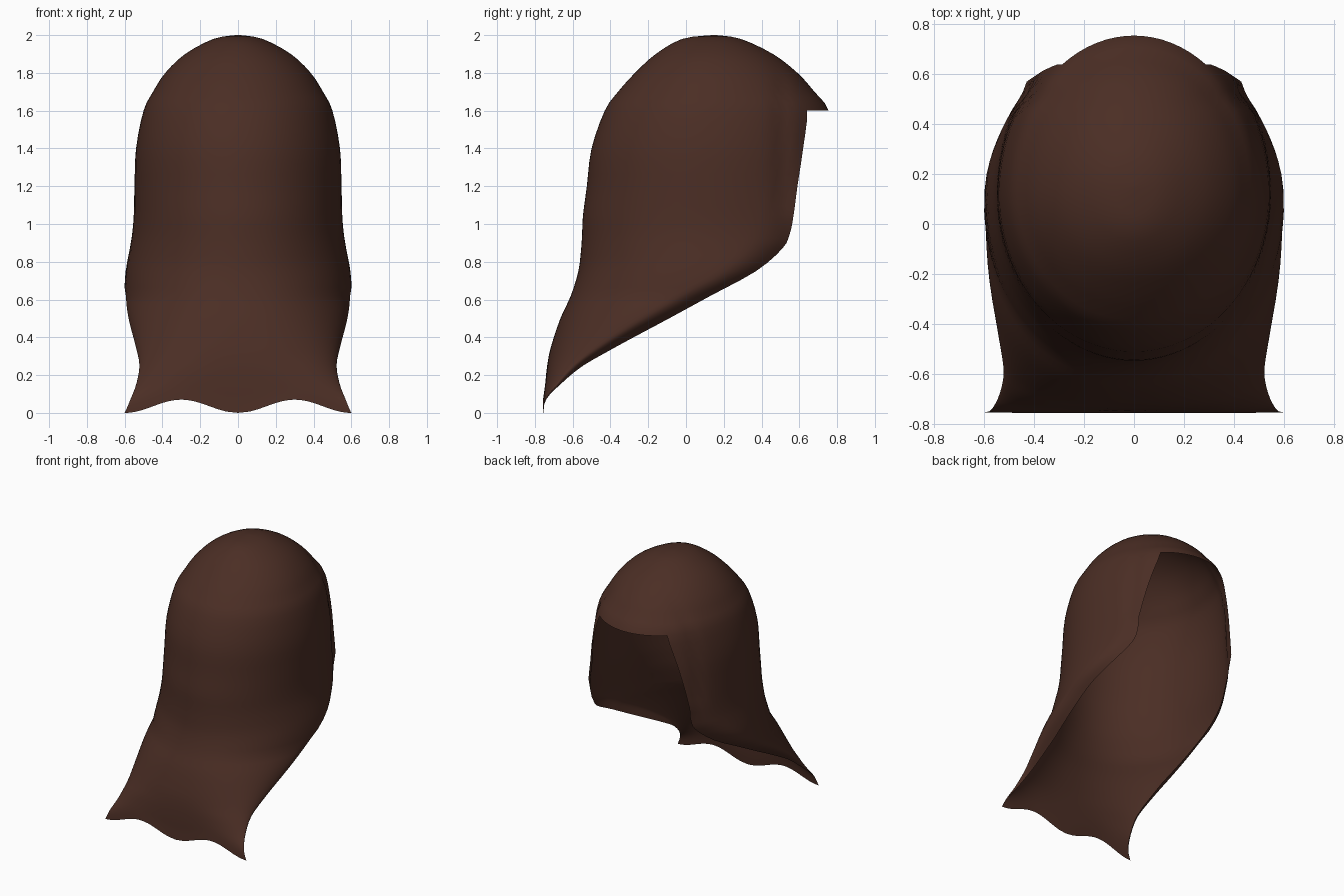
import bpy, bmesh, math

if "Cube" in bpy.data.objects:
    bpy.data.objects.remove(bpy.data.objects["Cube"])

# Horizontal sections: height, half width, rear y, projected front y, open edge y
SECTIONS = [
    (2.00, .012, .14, .16, .16), (1.98, .13, -.02, .29, .25),
    (1.90, .28, -.16, .46, .40), (1.80, .385, -.27, .59, .50),
    (1.70, .45, -.36, .68, .58), (1.60, .50, -.43, .755, .64),
    (1.40, .54, -.50, .78, .62), (1.20, .548, -.525, .81, .59),
    (1.05, .552, -.545, .84, .57), (.95, .56, -.55, .85, .55),
    (.87, .573, -.555, .85, .51), (.75, .595, -.57, .85, .37),
    (.62, .604, -.61, .85, .13), (.50, .59, -.665, .85, -.09),
    (.35, .55, -.715, .85, -.37), (.25, .53, -.735, .85, -.54),
    (.15, .545, -.745, .85, -.66), (.07, .575, -.75, .85, -.74),
    (0.0, .60, -.757, .85, -.755)]
STEPS = 3      # rows between sections
HALF = 32      # columns on each side of the rear centre
FRINGE = 16    # columns across the fringe
FRINGE_Z = 1.6


def catmull(p, q, r, s, t):
    return tuple(.5 * (2*b + (c-a)*t + (2*a-5*b+4*c-d)*t*t + (3*b-a-3*c+d)*t**3)
                 for a, b, c, d in zip(p, q, r, s))


def smooth_rows():
    rows, last = [], len(SECTIONS) - 1
    for i in range(last):
        pts = [SECTIONS[min(max(i + k, 0), last)] for k in (-1, 0, 1, 2)]
        rows += [catmull(*pts, j / STEPS) for j in range(STEPS)]
    return rows + [SECTIONS[-1]]


def edge_angle(row):
    """Angle from the rear centre to the open edge."""
    z, w, rear, front, edge = row
    mid = min(.12, edge)
    return math.acos(max(-1, -(edge - mid) / (front - mid)))


def point(row, angle, u):
    z, w, rear, front, edge = row
    mid = min(.12 if z < FRINGE_Z else .15 - .03 * (2 - z) / .4, edge if z < FRINGE_Z else 9)
    s, c = math.sin(angle), math.cos(angle)
    # sections grow squarer toward the tips
    e = 1 - .25 * min(1, max(0, (.8 - z) / .6)) if c > 0 else 1
    x = w * math.copysign(abs(s) ** e, s)
    y = mid - (mid - rear) * c ** e if c > 0 else mid - (front - mid) * c
    # shallow parting groove beside the face
    if c < 0 and z > .9:
        fade = min(1, (2 - z) / .2) * min(1, (z - .9) / .2)
        x *= 1 - .035 * fade * math.exp(-((y - .51) / .035) ** 2)
    # lower edge tucked inward
    if z < 1.05:
        tuck = max(0, (abs(u) - .86) / .14) ** 2
        x *= 1 - .11 * tuck * min(1, (1.05 - z) / .2, z / .4)
    # wavy tips
    wave = .035 - .035 * math.cos(x / .6 * math.tau)
    return x, y, z + wave * max(0, 1 - z / .3)


bm = bmesh.new()
rows = smooth_rows()
fringe_row = next(r for r in rows if abs(r[0] - FRINGE_Z) < 1e-6)
fringe_angle = edge_angle(fringe_row)
grid = []
for row in rows:
    upper = row[0] > FRINGE_Z - 1e-6
    limit = fringe_angle if upper else edge_angle(row)
    line = [bm.verts.new(point(row, limit * k / HALF, k / HALF))
            for k in range(-HALF, HALF + 1)]
    if upper:
        # fringe closes the ring above the face opening
        gap = math.tau - 2 * limit
        line += [bm.verts.new(point(row, limit + gap * k / FRINGE, 0))
                 for k in range(1, FRINGE)]
    grid.append(line)

# Crown, fringe and long hanging hair
bm.faces.new(grid[0])
for a, b in zip(grid, grid[1:]):
    closed = len(b) > 2 * HALF + 1
    count = len(b) if closed else 2 * HALF
    for k in range(count):
        n = (k + 1) % len(b)
        bm.faces.new((a[k], b[k], b[n], a[n]))
bmesh.ops.recalc_face_normals(bm, faces=bm.faces)
# keep the crown facing outward
bm.faces.ensure_lookup_table()
if bm.faces[0].normal.z < 0:
    bmesh.ops.reverse_faces(bm, faces=bm.faces)

mesh = bpy.data.meshes.new("long_hair")
bm.to_mesh(mesh)
bm.free()
hair = bpy.data.objects.new("long_hair", mesh)
bpy.context.collection.objects.link(hair)

brown = bpy.data.materials.new("dark_brown")
brown.diffuse_color = (.07, .027, .018, 1)
brown.use_nodes = True
brown.node_tree.nodes["Principled BSDF"].inputs["Base Color"].default_value = brown.diffuse_color
mesh.materials.append(brown)

bpy.context.view_layer.objects.active = hair
hair.select_set(True)
bpy.ops.object.shade_smooth_by_angle(angle=math.radians(50))
